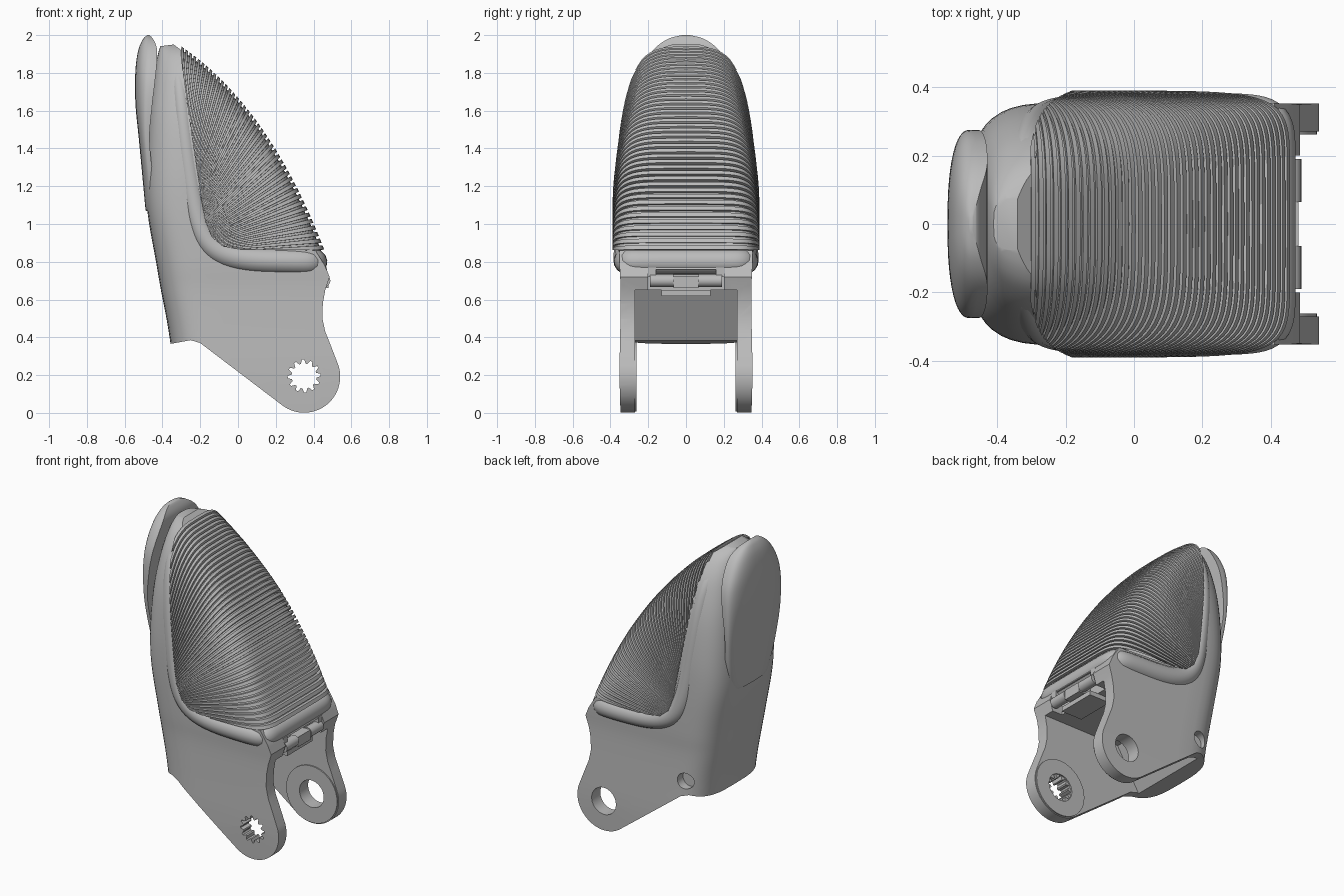
import bpy, bmesh
from math import sin, cos, pi, radians
from mathutils import Vector

cube = bpy.data.objects.get("Cube")
if cube:
    bpy.data.objects.remove(cube, do_unlink=True)

grey = bpy.data.materials.new("plain grey")
grey.use_nodes = True
grey.diffuse_color = (0.5, 0.5, 0.5, 1)
grey.node_tree.nodes["Principled BSDF"].inputs["Base Color"].default_value = (0.5, 0.5, 0.5, 1)


def activate(ob):
    bpy.ops.object.select_all(action='DESELECT')
    ob.select_set(True)
    bpy.context.view_layer.objects.active = ob


def smooth(ob, angle=32):
    activate(ob)
    bpy.ops.object.shade_smooth_by_angle(angle=radians(angle))


def loft(name, rings, trim=()):
    """Skin closed rings, cap both ends and trim below a hollow outline."""
    bm = bmesh.new()
    rows = [[bm.verts.new(p) for p in ring] for ring in rings]
    n = len(rows[0])
    for a, b in zip(rows, rows[1:]):
        for i in range(n):
            bm.faces.new((a[i], a[(i + 1) % n], b[(i + 1) % n], b[i]))
    bm.faces.new(rows[0])
    bm.faces.new(rows[-1])
    bmesh.ops.recalc_face_normals(bm, faces=bm.faces)
    for (x0, z0), (x1, z1) in zip(trim, trim[1:]):
        bmesh.ops.bisect_plane(bm, geom=bm.verts[:] + bm.edges[:] + bm.faces[:], dist=1e-6,
                               plane_co=(x0, 0, z0), plane_no=(z1 - z0, 0, x0 - x1), clear_outer=True)
    mesh = bpy.data.meshes.new(name)
    bm.to_mesh(mesh)
    bm.free()
    mesh.materials.append(grey)
    ob = bpy.data.objects.new(name, mesh)
    bpy.context.collection.objects.link(ob)
    return ob


def prism(name, outline, y0, y1):
    return loft(name, [[(x, y, z) for x, z in outline] for y in (y0, y1)])


def circle(cx, cz, r, n=40, start=0, end=360):
    full = end - start == 360
    steps = n if full else n + 1
    angles = [radians(start + (end - start) * i / n) for i in range(steps)]
    return [(cx + r * cos(a), cz + r * sin(a)) for a in angles]


def box(name, x0, x1, y0, y1, z0, z1):
    return prism(name, [(x0, z0), (x1, z0), (x1, z1), (x0, z1)], y0, y1)


def cut(ob, cutter, operation='DIFFERENCE'):
    cutter.hide_render = True
    mod = ob.modifiers.new("cut", 'BOOLEAN')
    mod.operation, mod.object, mod.solver = operation, cutter, 'EXACT'
    activate(ob)
    bpy.ops.object.modifier_apply(modifier=mod.name)
    bpy.data.objects.remove(cutter, do_unlink=True)


def spline(keys, steps=5):
    """Smooth rows through the key rows."""
    out = []
    for i in range(len(keys) - 1):
        quad = [Vector(keys[min(max(j, 0), len(keys) - 1)]) for j in range(i - 1, i + 3)]
        a, b, c, d = quad
        for s in range(steps):
            t = s / steps
            out.append(b + (c - a) * (t / 2) + (2 * a - 5 * b + 4 * c - d) * (t * t / 2)
                       + (3 * b - a - 3 * c + d) * (t ** 3 / 2))
    return out + [Vector(keys[-1])]


def round_back(z, back, w, depth, front, power, n=12):
    """Level section: rounded towards -x, square towards +x."""
    half = []
    for i in range(n + 1):
        a = pi / 2 * i / n
        half.append((back + depth - depth * cos(a) ** (2 / power), w * sin(a) ** (2 / power)))
    half.append((front, w))
    return [(x, y, z) for x, y in half] + [(x, -y, z) for x, y in reversed(half[1:])]


# Shell with its two arms: height, back, half width
shell_keys = [(-0.05, -0.3, 0.345), (0.2, -0.335, 0.352), (0.45, -0.37, 0.348), (0.65, -0.408, 0.346),
              (0.8, -0.434, 0.352), (1.07, -0.48, 0.355), (1.3, -0.487, 0.35), (1.55, -0.475, 0.325),
              (1.75, -0.45, 0.275), (1.87, -0.43, 0.21), (1.93, -0.415, 0.14), (1.96, -0.4, 0.05)]
shell = loft("finger_shell", [round_back(z, b, w, 0.3, 0.7, 3.5) for z, b, w in spline(shell_keys)])
side = [(-0.7, 0.35), (-0.36, 0.365), (-0.25, 0.385), (-0.2, 0.37)]
side += circle(0.35, 0.192, 0.191, 30, 234, 380)
side += [(0.49, 0.36), (0.462, 0.43), (0.447, 0.5), (0.449, 0.58), (0.462, 0.65), (0.485, 0.72),
         (0.46, 0.78), (0.41, 0.86), (-0.05, 0.89), (-0.12, 1.0), (-0.21, 1.5),
         (-0.28, 1.85), (-0.3, 1.92), (-0.34, 1.95), (-0.42, 1.94), (-0.7, 1.9)]
cut(shell, prism("side_cutter", side, -0.6, 0.6), 'INTERSECT')

# Gap between the arms, with a sloping roof
gap = [(-0.3, -0.2), (-0.27, 0.37), (-0.1, 0.65), (0.8, 0.65), (0.8, -0.2)]
cut(shell, prism("gap_cutter", gap, -0.27, 0.27))
cut(shell, box("recess_cutter", 0.39, 0.7, -0.2, 0.2, 0.55, 0.76))

# Inner bosses, toothed hole, round hole and screw hole
for s, name in ((-1, "right"), (1, "left")):
    boss = prism(name + "_boss", circle(0.35, 0.192, 0.185), s * 0.262, s * 0.275)
    cut(boss, prism("bore_cutter", circle(0.35, 0.195, 0.088), -0.5, 0.5))
    smooth(boss)
star = []
for i in range(48):
    r = 0.087 if i % 4 < 2 else 0.066
    a = 2 * pi * i / 48
    star.append((0.35 + r * cos(a), 0.195 + r * sin(a)))
cut(shell, prism("tooth_cutter", star, -0.5, 0))
cut(shell, prism("round_cutter", circle(0.35, 0.195, 0.088), 0, 0.5))
cut(shell, prism("screw_cutter", circle(-0.23, 0.475, 0.052, 24), 0.285, 0.5))
smooth(shell)

# Ribbed pad: sections fanned about a line inside the shell, trimmed to the rim
pivot = Vector((-0.35, 0.84))
ends = Vector((-0.3, 1.94)), Vector((0.17, 1.62)), Vector((0.462, 0.85))


def pad_section(t, inset, n=40):
    a, b, c = ends
    tip = a * (1 - t) ** 2 + b * (2 * t * (1 - t)) + c * t * t
    reach = tip - pivot
    reach *= 1 - inset / reach.length
    w = 0.37 + 0.02 * min(1, 2 * t) - inset * 0.6
    power = 3.5 + 4.5 * t * t
    ring = []
    for i in range(n + 1):
        u = pi * i / n
        y = w * abs(cos(u)) ** (2 / power) * (1 if i < n / 2 else -1)
        p = pivot + reach * max(sin(u), 0) ** (2 / power)
        ring.append((p.x, y, p.y))
    return ring


ribs = 42
rings = []
for i in range(ribs):
    for f, inset in ((0, 0), (0.3, 0), (0.6, 0), (0.63, 0.018), (0.97, 0.018)):
        rings.append(pad_section((i + f) / ribs, inset))
rings.append(pad_section(1, 0))
trim = [(-0.315, 2.1), (-0.305, 1.9), (-0.25, 1.5), (-0.205, 1.2), (-0.175, 1.02), (-0.14, 0.93),
        (-0.08, 0.88), (0.02, 0.865), (0.7, 0.857)]
smooth(loft("ribbed_pad", rings, trim))

# Rounded rim around the pad: x, y, z, radius
half = [(-0.32, 0.19, 1.83, 0.04), (-0.3, 0.265, 1.67, 0.045), (-0.28, 0.296, 1.45, 0.052),
        (-0.245, 0.306, 1.2, 0.058), (-0.21, 0.312, 1.0, 0.062), (-0.14, 0.316, 0.86, 0.066),
        (0.02, 0.317, 0.81, 0.068), (0.2, 0.317, 0.804, 0.068), (0.34, 0.314, 0.801, 0.068),
        (0.4, 0.3, 0.8, 0.068), (0.405, 0.24, 0.8, 0.068), (0.405, 0.1, 0.8, 0.068)]
path = half + [(x, -y, z, r) for x, y, z, r in reversed(half)] + [(-0.355, 0, 1.92, 0.03)]
curve = bpy.data.curves.new("pad_rim", 'CURVE')
curve.dimensions = '3D'
curve.bevel_depth = 1
curve.bevel_resolution = 5
line = curve.splines.new('NURBS')
line.points.add(len(path) - 1)
for point, (x, y, z, r) in zip(line.points, path):
    point.co = (x, y, z, 1)
    point.radius = r
line.use_cyclic_u = True
line.order_u = 4
line.resolution_u = 6
curve.materials.append(grey)
rim = bpy.data.objects.new("pad_rim", curve)
bpy.context.collection.objects.link(rim)
activate(rim)
bpy.ops.object.convert(target='MESH')
smooth(bpy.context.object, 50)

# Nail: height, back, half width, front
nail_keys = [(1.07, -0.488, 0.17, -0.43), (1.1, -0.492, 0.2, -0.43), (1.25, -0.506, 0.24, -0.45),
             (1.45, -0.525, 0.268, -0.468), (1.62, -0.542, 0.275, -0.455), (1.75, -0.545, 0.262, -0.44),
             (1.85, -0.54, 0.222, -0.43), (1.93, -0.525, 0.165, -0.43), (1.98, -0.502, 0.095, -0.45),
             (2.0, -0.48, 0.02, -0.47)]
nail = loft("nail", [round_back(z, b, w, (f - b) * 0.75, f, 2.6) for z, b, w, f in spline(nail_keys)])
smooth(nail, 40)

# Hinge clip below the pad
box("clip_block", 0.38, 0.48, -0.065, 0.065, 0.66, 0.725)
box("clip_plate", 0.3, 0.45, -0.13, 0.13, 0.62, 0.65)
for s, name in ((-1, "right"), (1, "left")):
    smooth(prism(name + "_clip_pin", circle(0.455, 0.7, 0.034, 20), s * 0.065, s * 0.19))
    box(name + "_clip_tab", 0.38, 0.47, s * 0.16, s * 0.2, 0.72, 0.77)
